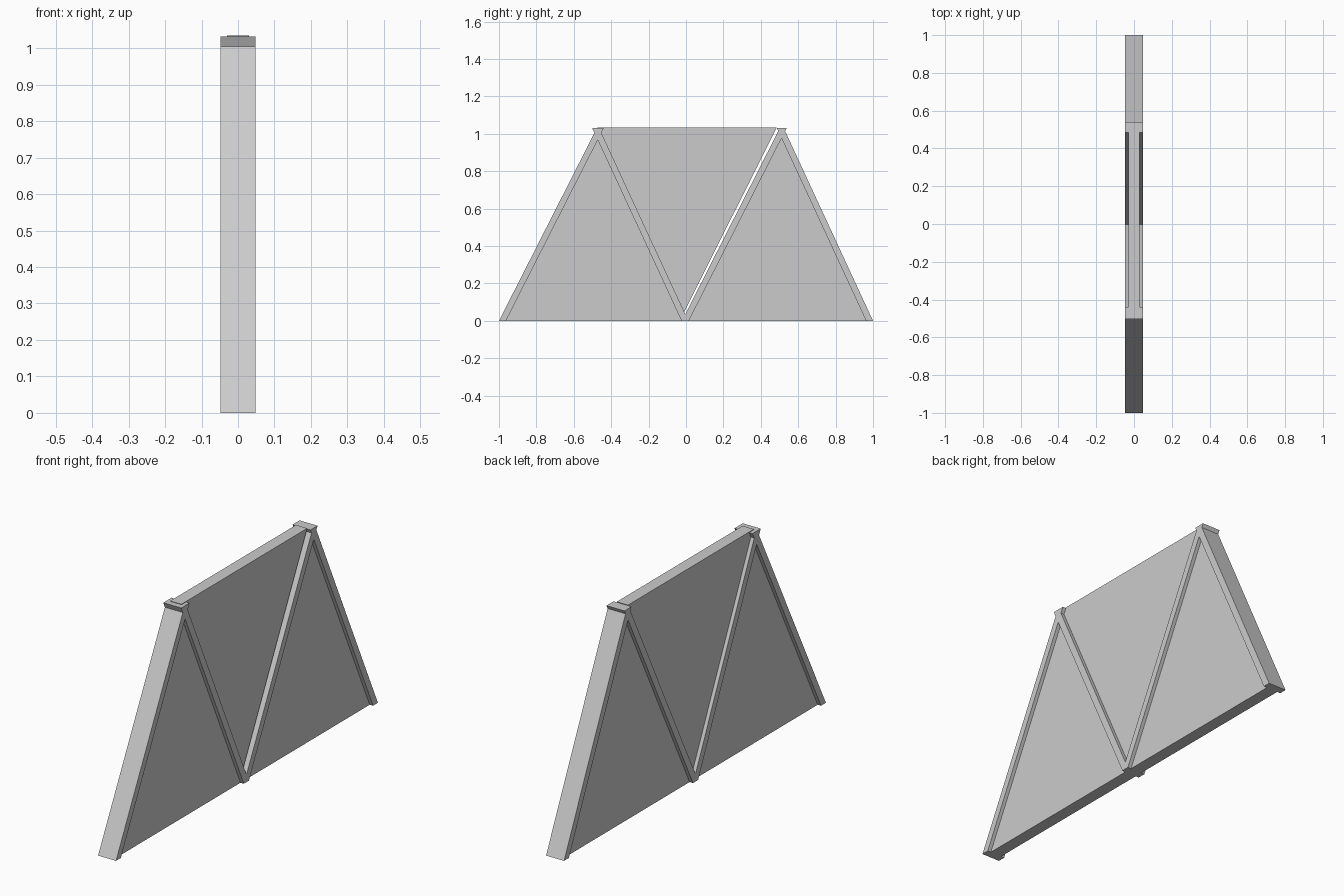
import bpy

if "Cube" in bpy.data.objects:
    bpy.data.objects.remove(bpy.data.objects["Cube"])


def prism(name, outline, half):
    """Extrude a (y, z) outline symmetrically along x."""
    n = len(outline)
    verts = [(x, y, z) for x in (half, -half) for y, z in outline]
    faces = [tuple(range(n)), tuple(reversed(range(n, 2 * n)))]
    faces += [(i, i + n, (i + 1) % n + n, (i + 1) % n) for i in range(n)]
    mesh = bpy.data.meshes.new(name)
    mesh.from_pydata(verts, [], faces)
    obj = bpy.data.objects.new(name, mesh)
    bpy.context.collection.objects.link(obj)
    return obj


TOP = 1.035
BEAM_HALF, PANEL_HALF = 0.048, 0.03
WIDTH = 0.037
RISE, FALL = 0.524, -0.478   # sideways run of each beam over its height

# Slanted beams, crossing at their upper ends
beams = {
    "left_outer_beam": (-1.0, RISE),
    "left_inner_beam": (-0.024, FALL),
    "right_inner_beam": (-0.022, RISE),
    "right_outer_beam": (1.0 - WIDTH, FALL),
}
for name, (y, run) in beams.items():
    prism(name, [(y, 0), (y + WIDTH, 0), (y + WIDTH + run, TOP - 0.003), (y + run, TOP - 0.003)], BEAM_HALF)

# Upright triangular panels
for name, y in (("left_panel", -0.98), ("right_panel", -0.002)):
    prism(name, [(y, 0), (y + 0.97, 0), (y + 0.507, 0.995)], PANEL_HALF)

# Inverted panel, leaving a narrow slit beside the right inner beam
prism("middle_panel", [(-0.016, 0.035), (0.486, TOP), (-0.475, TOP)], PANEL_HALF)
